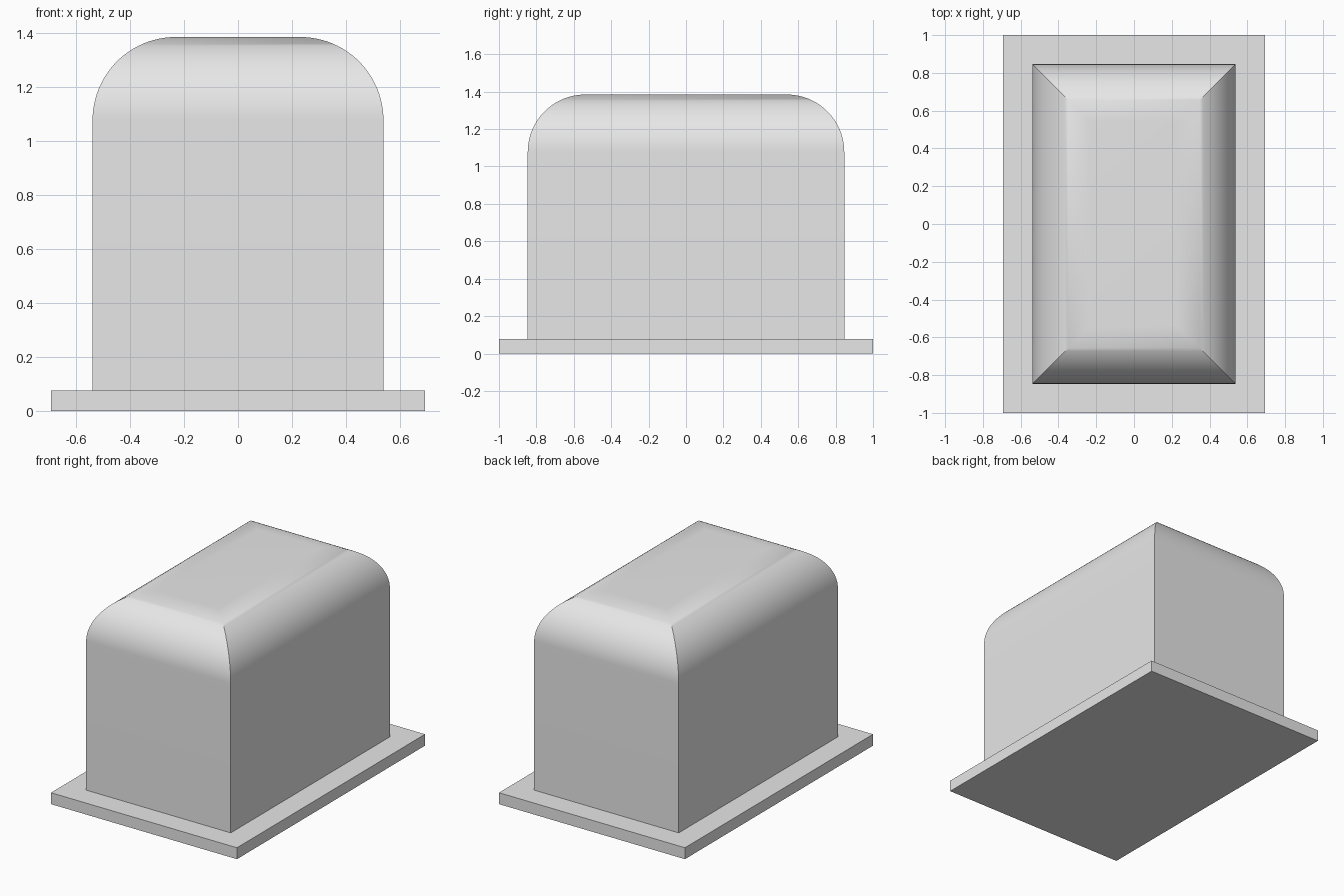
import bpy
import bmesh
from math import sin, cos, pi, radians

default_cube = bpy.data.objects.get("Cube")
if default_cube:
    bpy.data.objects.remove(default_cube, do_unlink=True)

# Proportions, measured in one small module
U = 1 / 13
BASE_X, BASE_Y, BASE_TOP = 9 * U, 13 * U, U
BODY_X, BODY_Y, BODY_TOP = 7 * U, 11 * U, 18 * U
RADIUS, STEPS = 4 * U, 24

grey = bpy.data.materials.new("light grey")
grey.use_nodes = True
colour = (0.8, 0.8, 0.8, 1)
grey.diffuse_color = colour
grey.node_tree.nodes["Principled BSDF"].inputs["Base Color"].default_value = colour


def stacked_block(name, levels):
    """Closed solid through rectangles given as (half x, half y, z)."""
    bm = bmesh.new()
    rings = [[bm.verts.new((sx * x, sy * y, z))
              for sx, sy in ((-1, -1), (1, -1), (1, 1), (-1, 1))]
             for x, y, z in levels]
    for low, high in zip(rings, rings[1:]):
        for i in range(4):
            j = (i + 1) % 4
            bm.faces.new((low[i], low[j], high[j], high[i]))
    bm.faces.new(rings[0][::-1])
    bm.faces.new(rings[-1])
    mesh = bpy.data.meshes.new(name)
    bm.to_mesh(mesh)
    bm.free()
    mesh.materials.append(grey)
    obj = bpy.data.objects.new(name, mesh)
    bpy.context.collection.objects.link(obj)
    return obj


# Flat base plate
stacked_block("base_plate", [(BASE_X, BASE_Y, 0), (BASE_X, BASE_Y, BASE_TOP)])

# Tall body with rounded top edges that meet in mitred corners
levels = [(BODY_X, BODY_Y, BASE_TOP)]
for k in range(STEPS + 1):
    a = pi / 2 * k / STEPS
    inset = RADIUS * (1 - cos(a))
    levels.append((BODY_X - inset, BODY_Y - inset,
                   BODY_TOP - RADIUS * (1 - sin(a))))
body = stacked_block("rounded_body", levels)

bpy.ops.object.select_all(action='DESELECT')
body.select_set(True)
bpy.context.view_layer.objects.active = body
bpy.ops.object.shade_smooth_by_angle(angle=radians(30))
